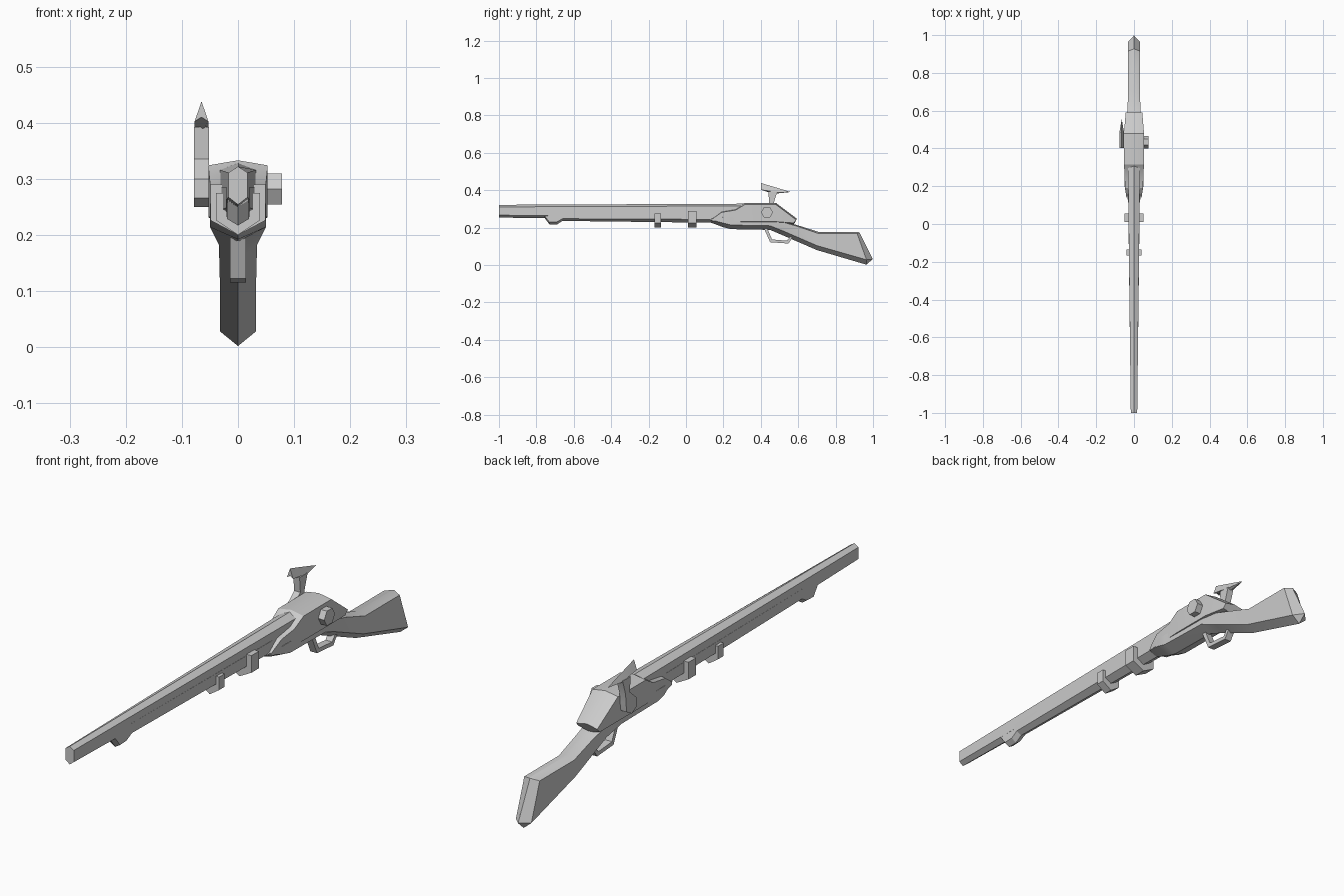
import bpy, bmesh, math
from mathutils import Matrix

cube = bpy.data.objects.get("Cube")
if cube:
    bpy.data.objects.remove(cube)

grey = bpy.data.materials.new("plain grey")
grey.use_nodes = True
COLOUR = (0.6, 0.6, 0.6, 1)
grey.diffuse_color = COLOUR
grey.node_tree.nodes["Principled BSDF"].inputs["Base Color"].default_value = COLOUR


def finish(name, bm, smooth=True):
    bmesh.ops.remove_doubles(bm, verts=bm.verts, dist=1e-5)
    bmesh.ops.recalc_face_normals(bm, faces=bm.faces)
    mesh = bpy.data.meshes.new(name)
    bm.to_mesh(mesh)
    bm.free()
    mesh.materials.append(grey)
    ob = bpy.data.objects.new(name, mesh)
    bpy.context.collection.objects.link(ob)
    if smooth:
        bpy.ops.object.select_all(action='DESELECT')
        ob.select_set(True)
        bpy.context.view_layer.objects.active = ob
        bpy.ops.object.shade_smooth_by_angle(angle=math.radians(25))
    return ob


def loft_rings(bm, rings):
    rows = [[bm.verts.new(p) for p in ring] for ring in rings]
    n = len(rows[0])
    for a, b in zip(rows, rows[1:]):
        for i in range(n):
            j = (i + 1) % n
            bm.faces.new((a[i], a[j], b[j], b[i]))
    bm.faces.new(rows[0])
    bm.faces.new(rows[-1])


def ridged_body(name, stations):
    """Six-sided loft along y: (y top, y bottom, half width, z top, z bottom, top drop, bottom rise)."""
    bm = bmesh.new()
    rings = []
    for yt, yb, w, zt, zb, rt, rb in stations:
        rings.append([(0, yt, zt), (w, yt, zt - rt), (w, yb, zb + rb),
                      (0, yb, zb), (-w, yb, zb + rb), (-w, yt, zt - rt)])
    loft_rings(bm, rings)
    return finish(name, bm)


def plate(name, outline, x0, x1):
    """Side outline of (y, z) points given thickness along x."""
    bm = bmesh.new()
    loft_rings(bm, [[(x, y, z) for y, z in outline] for x in (x0, x1)])
    return finish(name, bm)


# Long tapered six-sided barrel
ridged_body("barrel", [
    (-1.0, -1.0, .017, .322, .254, .011, .013),
    (.32, .32, .032, .328, .235, .012, .015)])

# Fore-end under the barrel, with the lug at its tip
ridged_body("fore_end", [
    (-.76, -.755, .019, .29, .25, .005, .012),
    (-.74, -.73, .020, .29, .217, .005, .012),
    (-.69, -.69, .020, .29, .217, .005, .014),
    (-.67, -.66, .021, .29, .236, .005, .012),
    (.16, .16, .031, .29, .226, .005, .018)])

# Grip and butt stock, ending in a ridged butt
ridged_body("stock", [
    (.13, .13, .034, .25, .228, .004, .014),
    (.20, .20, .050, .26, .202, .004, .022),
    (.24, .24, .050, .26, .192, .004, .022),
    (.46, .45, .048, .25, .188, .004, .022),
    (.59, .52, .034, .215, .158, .006, .024),
    (.71, .70, .032, .177, .080, .009, .024),
    (.915, .965, .032, .178, .002, .010, .026),
    (.927, .998, .0, .174, .032, .0, .0)])

# Wide lock housing around the breech
ridged_body("receiver", [
    (.14, .14, .040, .250, .232, .004, .004),
    (.19, .19, .048, .288, .222, .006, .010),
    (.265, .265, .050, .302, .220, .008, .012),
    (.315, .315, .053, .333, .220, .009, .012),
    (.48, .48, .053, .333, .220, .009, .012),
    (.59, .575, .044, .250, .215, .009, .010)])

# Clips around the barrel
for name, y0, y1, w, top in (("front_band", -.168, -.135, .039, .275),
                             ("rear_band", .010, .055, .049, .290)):
    ridged_body(name, [(y, y, w, top, .200, .0, .026) for y in (y0, y1)])

# Trigger guard: thin bent strip
path_out = [(.415, .20), (.450, .122), (.548, .115), (.585, .170)]
path_in = [(.570, .170), (.540, .130), (.460, .137), (.433, .20)]
bm = bmesh.new()
for i in range(3):
    quad = [path_out[i], path_out[i + 1], path_in[2 - i], path_in[3 - i]]
    a, b = [[bm.verts.new((x, y, z)) for y, z in quad] for x in (-.014, .014)]
    for k in (0, 2):
        bm.faces.new((a[k], a[k + 1], b[k + 1], b[k]))
    bm.faces.new(a)
    bm.faces.new(b)
finish("trigger_guard", bm)

# Hexagonal bolt on the left side
bm = bmesh.new()
bmesh.ops.create_cone(bm, cap_ends=True, segments=6, radius1=.032, radius2=.032, depth=.05,
                      matrix=Matrix.Translation((.053, .433, .282)) @ Matrix.Rotation(math.pi / 2, 4, 'Y'))
finish("side_bolt", bm)

# Hammer on the right side: pivot with arm, then the pointed head
plate("hammer_arm", [(.433, .25), (.463, .266), (.468, .30), (.470, .335), (.488, .392),
                     (.440, .392), (.445, .335), (.405, .30), (.405, .266)], -.078, -.052)
cx = -.065
bm = bmesh.new()
rings = []
for y, w, top, side, low in ((.402, .0125, .438, .402, .410), (.450, .0125, .424, .395, .386),
                             (.490, .0115, .412, .388, .383), (.555, .0, .392, .390, .390)):
    rings.append([(cx, y, top), (cx + w, y, side), (cx, y, low), (cx - w, y, side)])
loft_rings(bm, rings)
finish("hammer_head", bm)
